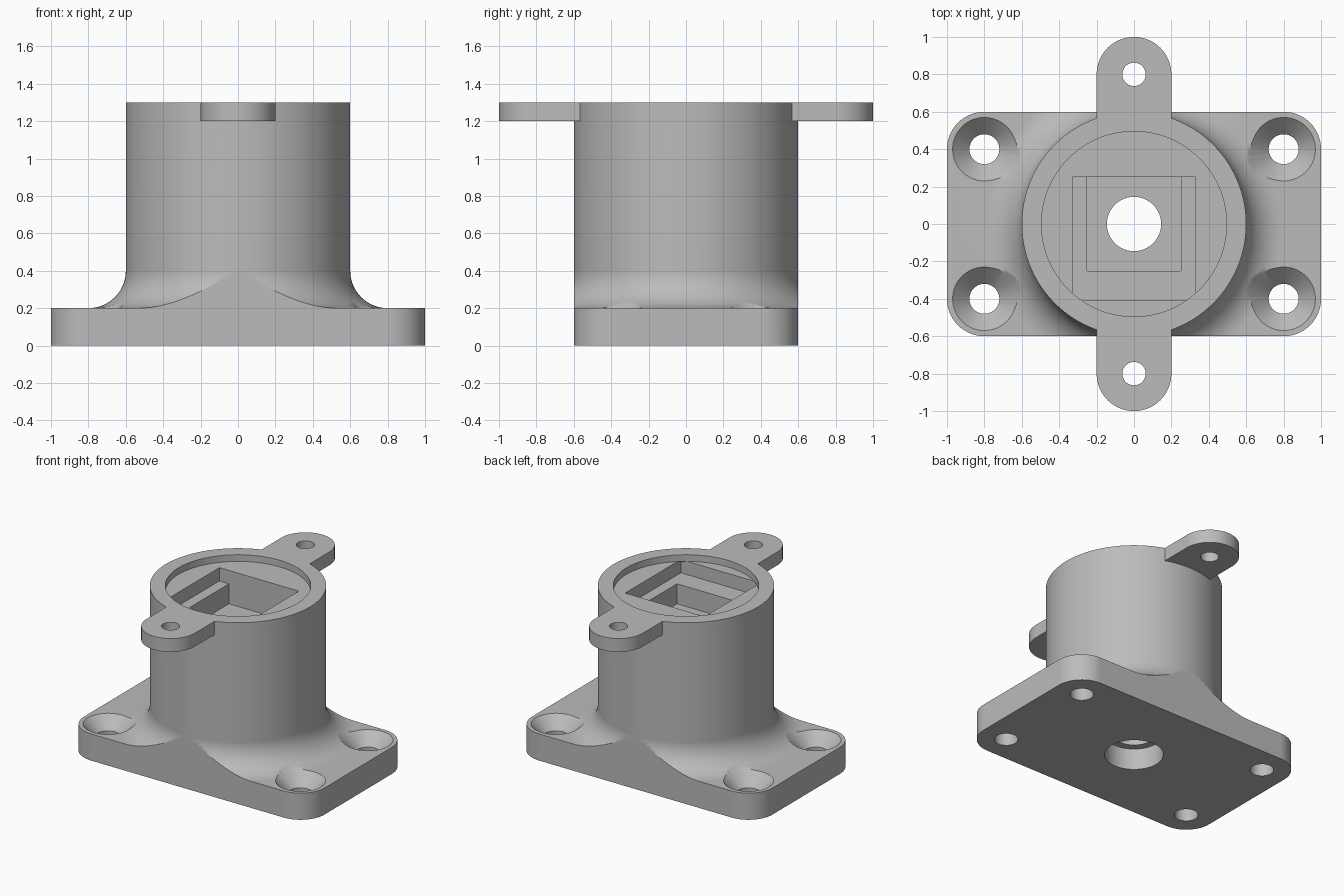
import bpy, bmesh
from math import pi, sin, cos

cube = bpy.data.objects.get("Cube")
if cube:
    bpy.data.objects.remove(cube)


def new_object(name, bm):
    bmesh.ops.recalc_face_normals(bm, faces=bm.faces)
    mesh = bpy.data.meshes.new(name)
    bm.to_mesh(mesh)
    bm.free()
    obj = bpy.data.objects.new(name, mesh)
    bpy.context.collection.objects.link(obj)
    return obj


def prism(name, outline, z0, z1):
    """Extrude a flat outline between two heights."""
    bm = bmesh.new()
    face = bm.faces.new([bm.verts.new((x, y, z0)) for x, y in outline])
    result = bmesh.ops.extrude_face_region(bm, geom=[face])
    for v in result["geom"]:
        if isinstance(v, bmesh.types.BMVert):
            v.co.z = z1
    return new_object(name, bm)


def turned(name, profile, x=0, y=0, n=64):
    """Revolve (radius, z) points into a closed solid."""
    bm = bmesh.new()
    rings = []
    for r, z in profile:
        angles = [2 * pi * (i + 0.5) / n for i in range(n)]
        rings.append([bm.verts.new((x + r * cos(a), y + r * sin(a), z)) for a in angles])
    for low, high in zip(rings, rings[1:]):
        for i in range(n):
            j = (i + 1) % n
            bm.faces.new((low[i], low[j], high[j], high[i]))
    bm.faces.new(rings[0])
    bm.faces.new(rings[-1])
    return new_object(name, bm)


def box(name, x0, x1, y0, y1, z0, z1):
    return prism(name, [(x0, y0), (x1, y0), (x1, y1), (x0, y1)], z0, z1)


def arc(cx, cy, r, start, end, steps):
    angles = [start + (end - start) * i / steps for i in range(steps + 1)]
    return [(cx + r * cos(a), cy + r * sin(a)) for a in angles]


def combine(target, tool, operation):
    mod = target.modifiers.new("combine", "BOOLEAN")
    mod.object, mod.operation, mod.solver = tool, operation, "EXACT"
    bpy.context.view_layer.objects.active = target
    bpy.ops.object.modifier_apply(modifier=mod.name)
    bpy.data.objects.remove(tool)


# Barrel flowing through a concave fillet into a wide flange
fillet = arc(0.8, 0.4, 0.2, 1.5 * pi, pi, 14)
mount = turned("mount_body", [(1.5, 0), (1.5, 0.2)] + fillet + [(0.6, 1.3)], n=128)

# Trim the flange to a rounded rectangle
corners = [(0.8, 0.4, 0), (-0.8, 0.4, 1), (-0.8, -0.4, 2), (0.8, -0.4, 3)]
footprint = []
for cx, cy, quarter in corners:
    footprint += arc(cx, cy, 0.2, quarter * pi / 2, (quarter + 1) * pi / 2, 14)
combine(mount, prism("footprint", footprint, -1, 2), "INTERSECT")

# Round-ended ears at the front and back of the rim
for side in (-1, 1):
    tip = arc(0, 0.8, 0.2, 0, pi, 28)
    outline = [(x, side * y) for x, y in tip + [(-0.2, 0.54), (0.2, 0.54)]]
    combine(mount, prism("ear", outline, 1.2, 1.3), "UNION")
    hole = turned("ear_hole", [(0.0625, 1.1), (0.0625, 1.4)], 0, side * 0.8, 32)
    combine(mount, hole, "DIFFERENCE")

# Countersunk screw holes in the flange corners
screw = [(0.08, -0.1), (0.08, 0.11), (0.27, 0.3)]
for cx, cy, quarter in corners:
    combine(mount, turned("screw_hole", screw, cx, cy, 48), "DIFFERENCE")

# Round recess, square well, wider stepped pocket and central bore
cutters = [
    turned("recess", [(0.495, 1.25), (0.495, 1.5)], n=96),
    box("square_well", -0.25, 0.25, -0.25, 0.25, 1.0, 1.26),
    box("stepped_pocket", -0.33, 0.33, -0.41, 0.25, 1.15, 1.2505),
    turned("bore", [(0.2, -0.1), (0.2, 0.16), (0.145, 0.16), (0.145, 1.1)]),
]
for cutter in cutters:
    combine(mount, cutter, "DIFFERENCE")

# Single grey finish
grey = bpy.data.materials.new("plain_grey")
grey.use_nodes = True
colour = (0.5, 0.5, 0.5, 1)
grey.diffuse_color = colour
grey.node_tree.nodes["Principled BSDF"].inputs["Base Color"].default_value = colour
mount.data.materials.clear()
mount.data.materials.append(grey)

# Smooth curved walls while keeping machined edges crisp
bpy.ops.object.select_all(action="DESELECT")
mount.select_set(True)
bpy.context.view_layer.objects.active = mount
bpy.ops.object.shade_smooth_by_angle(angle=pi / 6)
weighted = mount.modifiers.new("even_shading", "WEIGHTED_NORMAL")
weighted.keep_sharp = True
